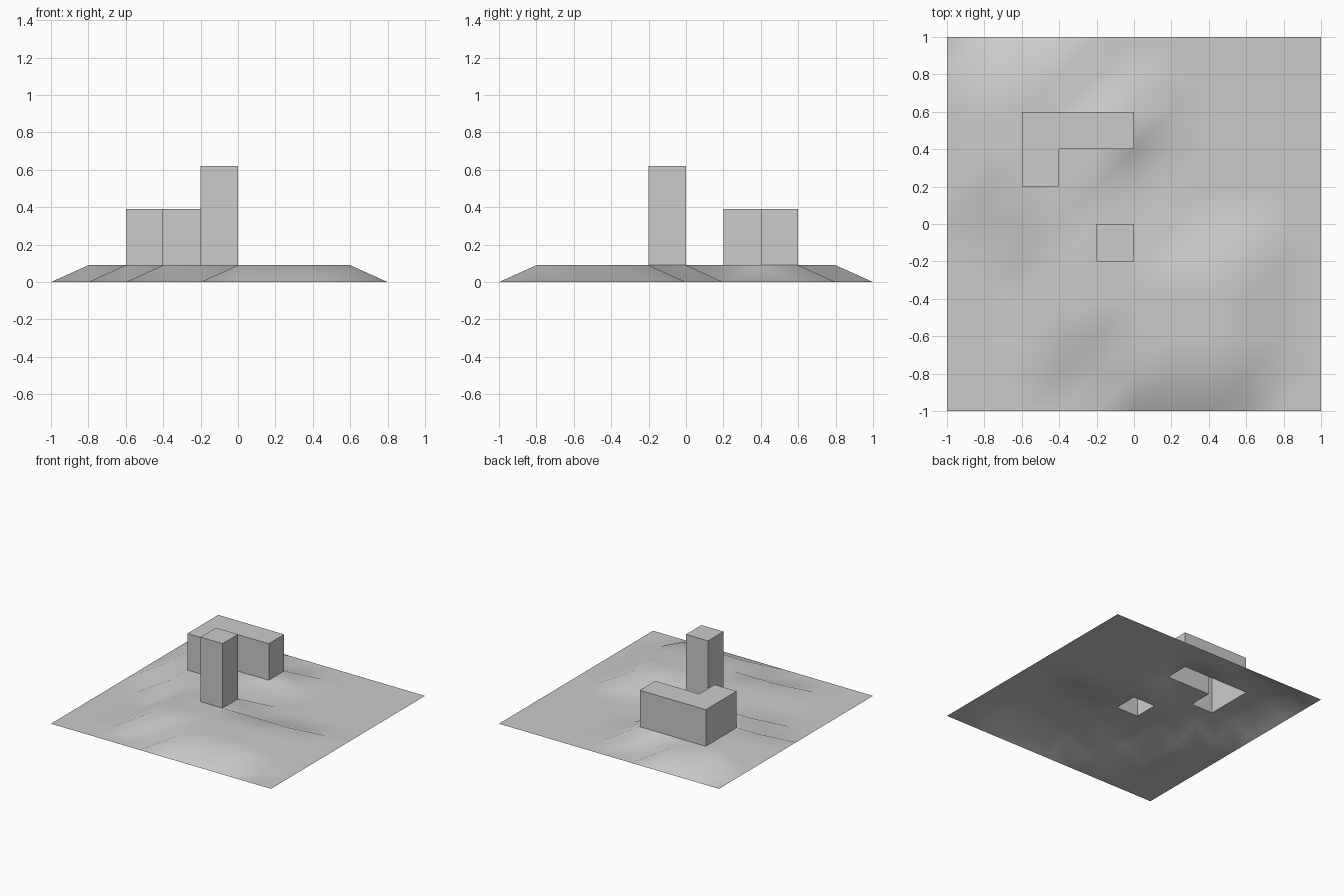
import bpy, bmesh

if "Cube" in bpy.data.objects:
    bpy.data.objects.remove(bpy.data.objects["Cube"])

STEP, N, RISE = 0.2, 10, 0.09

# Raised plateau: grid row (y index) -> first and last raised column (x index)
plateau = {1: (5, 8), 2: (3, 8), 3: (3, 8), 4: (3, 8), 5: (2, 5),
           6: (1, 4), 7: (1, 5), 8: (1, 5), 9: (1, 3)}
# Towers: grid cells (lower left corner) and the height of the top
towers = [({(2, 7), (3, 7), (4, 7), (2, 6)}, 0.39), ({(4, 4)}, 0.62)]


def height(i, j):
    lo, hi = plateau.get(j, (1, 0))
    return RISE if lo <= i <= hi else 0.0


bm = bmesh.new()

# Terrain sheet with a low plateau
grid = {(i, j): bm.verts.new((i * STEP - 1, j * STEP - 1, height(i, j)))
        for i in range(N + 1) for j in range(N + 1)}
cells = {}
for i in range(N):
    for j in range(N):
        ring = [grid[i, j], grid[i + 1, j], grid[i + 1, j + 1], grid[i, j + 1]]
        cells[i, j] = bm.faces.new(ring)

# Extrude the towers out of the sheet, leaving them open below
for region, top in towers:
    faces = [cells.pop(c) for c in region]
    new = bmesh.ops.extrude_face_region(bm, geom=faces)['geom']
    for v in new:
        if isinstance(v, bmesh.types.BMVert):
            v.co.z = top
    bmesh.ops.delete(bm, geom=[f for f in faces if f.is_valid], context='FACES')

# Split the sloping terrain cells along one consistent diagonal
for (i, j), face in cells.items():
    if len({round(v.co.z, 3) for v in face.verts}) > 1:
        bmesh.utils.face_split(face, grid[i, j], grid[i + 1, j + 1])

bmesh.ops.recalc_face_normals(bm, faces=bm.faces)
if sum(f.normal.z for f in bm.faces) < 0:
    bmesh.ops.reverse_faces(bm, faces=bm.faces)

mesh = bpy.data.meshes.new("terrain_with_towers")
bm.to_mesh(mesh)
bm.free()
terrain = bpy.data.objects.new("terrain_with_towers", mesh)
bpy.context.collection.objects.link(terrain)
bpy.context.view_layer.objects.active = terrain
terrain.select_set(True)
bpy.ops.object.shade_smooth_by_angle(angle=0.87)
